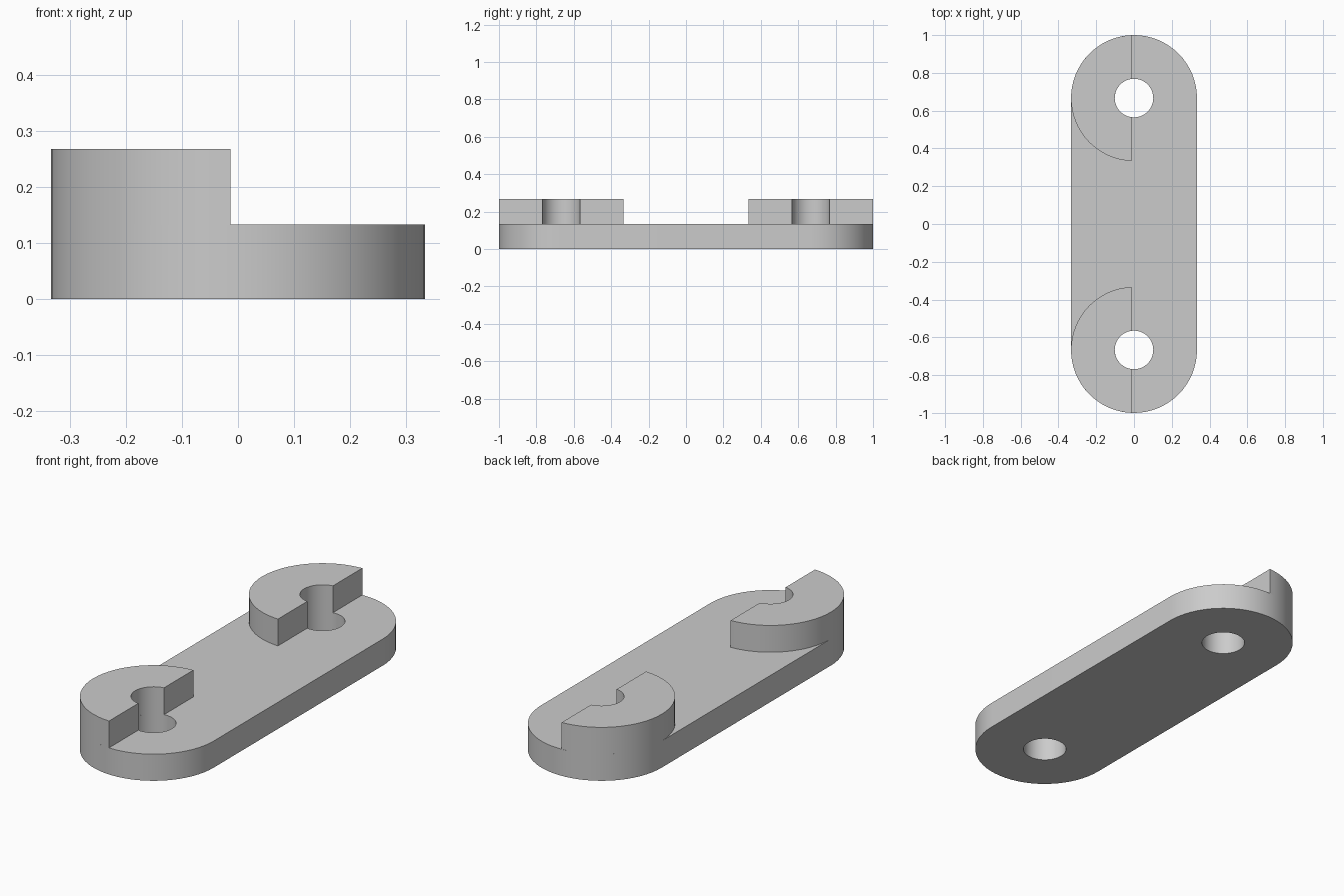
import bpy, bmesh
from math import sin, cos, pi, asin, radians

cube = bpy.data.objects.get("Cube")
if cube:
    bpy.data.objects.remove(cube, do_unlink=True)

R, HOLE, CY = 1 / 3, 0.102, 2 / 3      # end radius, hole radius, hole offset
PLATE_TOP, BOSS_TOP = 0.133, 0.267
CUT_X = -0.013                         # flat face of the half collars

grey = bpy.data.materials.new("plain_grey")
grey.use_nodes = True
colour = (0.6, 0.6, 0.6, 1)
grey.diffuse_color = colour
grey.node_tree.nodes["Principled BSDF"].inputs["Base Color"].default_value = colour


def arc(cy, r, start, end, n):
    """Points on an arc centred on (0, cy)."""
    return [(r * cos(start + (end - start) * i / n),
             cy + r * sin(start + (end - start) * i / n)) for i in range(n + 1)]


def extruded(name, loops, z0, z1):
    """Solid from closed outlines; loops after the first are holes."""
    bm = bmesh.new()
    for loop in loops:
        vs = [bm.verts.new((x, y, z0)) for x, y in loop]
        for a, b in zip(vs, vs[1:] + vs[:1]):
            bm.edges.new((a, b))
    bmesh.ops.triangle_fill(bm, edges=bm.edges[:], use_beauty=True)
    top = bmesh.ops.extrude_face_region(bm, geom=bm.faces[:], use_keep_orig=True)
    bmesh.ops.translate(bm, vec=(0, 0, z1 - z0),
                        verts=[g for g in top["geom"] if isinstance(g, bmesh.types.BMVert)])
    bmesh.ops.recalc_face_normals(bm, faces=bm.faces[:])
    mesh = bpy.data.meshes.new(name)
    bm.to_mesh(mesh)
    bm.free()
    mesh.materials.append(grey)
    obj = bpy.data.objects.new(name, mesh)
    bpy.context.collection.objects.link(obj)
    bpy.ops.object.select_all(action='DESELECT')
    obj.select_set(True)
    bpy.context.view_layer.objects.active = obj
    bpy.ops.object.shade_smooth_by_angle(angle=radians(30))
    return obj


# Link plate with rounded ends and two through holes
outline = arc(CY, R, 0, pi, 32) + arc(-CY, R, pi, 2 * pi, 32)
holes = [arc(s * CY, HOLE, 0, 2 * pi, 48)[:-1] for s in (1, -1)]
extruded("link_plate", [outline] + holes, 0, PLATE_TOP)

# Half collars standing around each hole
for name, cy in (("back_half_collar", CY), ("front_half_collar", -CY)):
    a, b = (pi / 2 + asin(-CUT_X / r) for r in (R, HOLE))
    profile = arc(cy, R, a, 2 * pi - a, 32) + arc(cy, HOLE, 2 * pi - b, b, 24)
    extruded(name, [profile], PLATE_TOP, BOSS_TOP)
